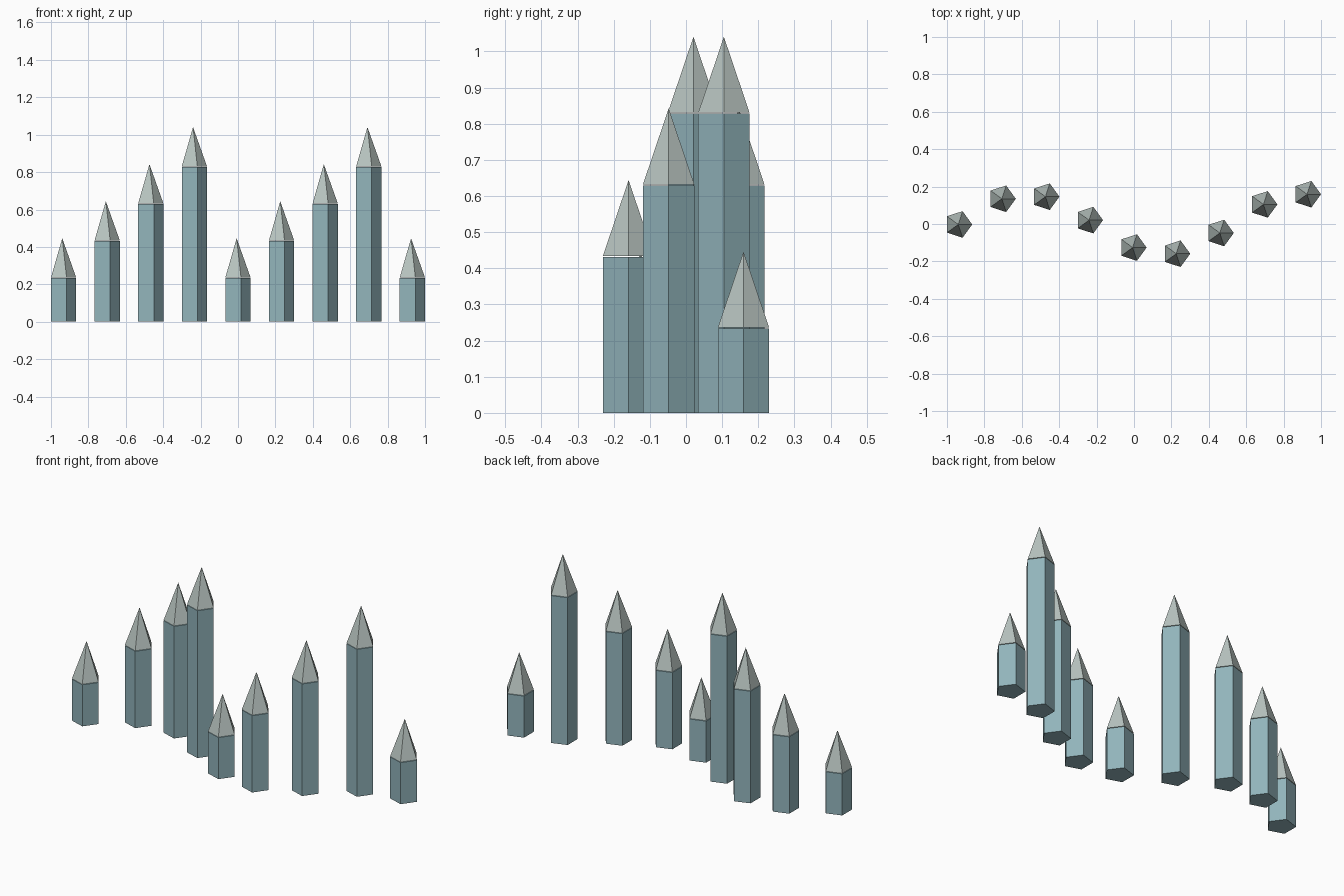
import bpy, bmesh, math

if "Cube" in bpy.data.objects:
    bpy.data.objects.remove(bpy.data.objects["Cube"])

S = 0.2331            # spacing between towers
R = 0.32 * S          # pentagon radius
SIDES = 5


def material(name, rgb):
    m = bpy.data.materials.new(name)
    lin = [c / 12.92 if c <= 0.04045 else ((c + 0.055) / 1.055) ** 2.4
           for c in (v / 255 for v in rgb)]
    m.diffuse_color = (*lin, 1)
    m.use_nodes = True
    m.node_tree.nodes["Principled BSDF"].inputs["Base Color"].default_value = m.diffuse_color
    return m


def add_object(name, bm, mat, loc):
    bmesh.ops.recalc_face_normals(bm, faces=bm.faces[:])
    me = bpy.data.meshes.new(name)
    bm.to_mesh(me)
    bm.free()
    me.materials.append(mat)
    ob = bpy.data.objects.new(name, me)
    ob.location = loc
    bpy.context.collection.objects.link(ob)


def ring(bm, z):
    # pentagon with one corner pointing to +x
    return [bm.verts.new((R * math.cos(math.tau * k / SIDES),
                          R * math.sin(math.tau * k / SIDES), z))
            for k in range(SIDES)]


def prism(name, h, mat, loc):
    bm = bmesh.new()
    a, b = ring(bm, 0), ring(bm, h)
    bm.faces.new(a)
    bm.faces.new(b)
    for k in range(SIDES):
        n = (k + 1) % SIDES
        bm.faces.new((a[k], a[n], b[n], b[k]))
    add_object(name, bm, mat, loc)


def pyramid(name, h, mat, loc):
    bm = bmesh.new()
    a = ring(bm, 0)
    tip = bm.verts.new((0, 0, h))
    bm.faces.new(a)
    for k in range(SIDES):
        bm.faces.new((a[k], a[(k + 1) % SIDES], tip))
    add_object(name, bm, mat, loc)


blue = material("dusty_blue", (146, 180, 187))
grey = material("pale_grey", (184, 196, 192))

# nine towers along a sine wave, heights cycling through four steps
for i in range(9):
    x = -1 + R * math.cos(math.pi / SIDES) + i * S
    y = 0.7 * S * math.sin(i) - 0.0024
    h = S * (1 + 0.85 * (i % 4))
    prism(f"tower_column_{i + 1}", h, blue, (x, y, 0))
    # roof sits a hair above the column
    pyramid(f"tower_roof_{i + 1}", 0.9 * S, grey, (x, y, h + 0.003))
